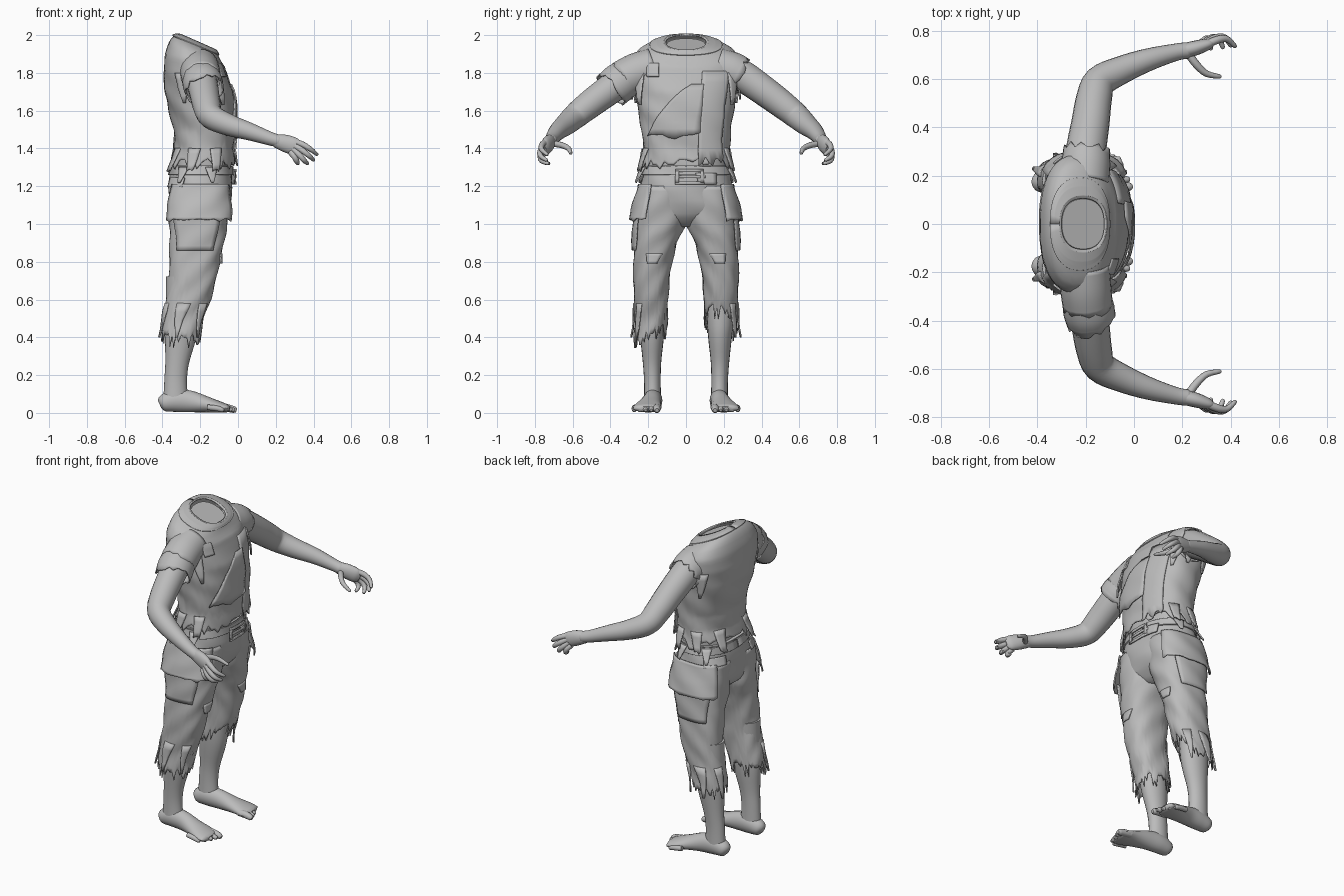
import bpy, bmesh, math, random
from mathutils import Vector

if "Cube" in bpy.data.objects:
    bpy.data.objects.remove(bpy.data.objects["Cube"])

random.seed(4)
grey = bpy.data.materials.new("plain grey")
grey.diffuse_color = (0.5, 0.5, 0.5, 1)
grey.use_nodes = True
grey.node_tree.nodes["Principled BSDF"].inputs["Base Color"].default_value = grey.diffuse_color


def finish(name, bm, thick=0.0):
    bmesh.ops.recalc_face_normals(bm, faces=bm.faces)
    me = bpy.data.meshes.new(name)
    bm.to_mesh(me)
    bm.free()
    me.materials.append(grey)
    ob = bpy.data.objects.new(name, me)
    bpy.context.collection.objects.link(ob)
    if thick:
        mod = ob.modifiers.new("cloth thickness", 'SOLIDIFY')
        mod.thickness = thick
        mod.offset = 0
    bpy.ops.object.select_all(action='DESELECT')
    ob.select_set(True)
    bpy.context.view_layer.objects.active = ob
    bpy.ops.object.shade_smooth_by_angle(angle=math.radians(50))
    return ob


def skin_rows(bm, rows, closed=True, caps=(False, False)):
    vs = [[bm.verts.new(p) for p in r] for r in rows]
    n = len(vs[0])
    for a, b in zip(vs, vs[1:]):
        for i in range(n if closed else n - 1):
            j = (i + 1) % n
            bm.faces.new((a[i], a[j], b[j], b[i]))
    if caps[0]:
        bm.faces.new(vs[0])
    if caps[1]:
        bm.faces.new(vs[-1])


def catmull(pts, k):
    p = [pts[0]] + list(pts) + [pts[-1]]
    out = []
    for i in range(1, len(p) - 2):
        for s in range(k):
            t = s / k
            out.append([0.5 * (2 * b + (c - a) * t + (2 * a - 5 * b + 4 * c - d) * t * t
                               + (3 * b - a - 3 * c + d) * t ** 3)
                        for a, b, c, d in zip(p[i - 1], p[i], p[i + 1], p[i + 2])])
    return out + [list(pts[-1])]


def tube(name, pts, side=1, seg=16, k=4, cap=True, rag=0.0, thick=0.0, into=None):
    """Sweep an ellipse along x, y, z, radius_u, radius_v points."""
    pts = [(x, y * side, z, r[0], r[-1]) for x, y, z, *r in pts]
    path = catmull(pts, k)
    P = [Vector(q[:3]) for q in path]
    whole = P[-1] - P[0]
    ref = Vector((1, 0, 0)) if abs(whole.z) > 0.8 * whole.length else Vector((0, 0, 1))
    rows = []
    for i, q in enumerate(path):
        t = (P[min(i + 1, len(P) - 1)] - P[max(i - 1, 0)]).normalized()
        u = t.cross(ref).normalized()
        v = u.cross(t)
        row = []
        for j in range(seg):
            a = math.tau * j / seg
            p = P[i] + u * q[3] * math.cos(a) + v * q[4] * math.sin(a)
            if rag and i == len(path) - 1:
                p += t * random.uniform(-0.3, 1) * rag
            p.z = max(p.z, 0)
            row.append(p)
        rows.append(row)
    if cap:  # rounded tip
        t = (P[-1] - P[-2]).normalized() * min(path[-1][3:]) * 0.6
        rows.append([P[-1] + t + (p - P[-1]) * 0.6 for p in rows[-1]])
        for p in rows[-1]:
            p.z = max(p.z, 0)
    bm = into or bmesh.new()
    skin_rows(bm, rows, True, (cap, cap))
    if not into:
        finish(name, bm, thick)


def surf(prof, z, a, off=0.0, side=1):
    """Point on a stacked superellipse body; angle 0 faces +x, 90 faces +y."""
    lo, hi = prof[0], prof[1]
    for lo, hi in zip(prof, prof[1:]):
        if z >= hi[0]:
            break
    t = min(max((lo[0] - z) / (lo[0] - hi[0]), 0), 1)
    x0, x1, y0, y1 = [p + (q - p) * t for p, q in zip(lo[1:], hi[1:])]
    cx, cy = (x0 + x1) / 2, (y0 + y1) / 2
    fade = min(1, max(0, (1.9 - z) * 4))
    off += 0.006 * fade * math.sin(3 * a + 15 * z) * math.sin(21 * z + 2 * a)
    c, s = math.cos(a), math.sin(a)
    ex = 2 / 2.35
    x = cx + ((x1 - x0) / 2 + off) * math.copysign(abs(c) ** ex, c)
    y = cy + ((y1 - y0) / 2 + off) * math.copysign(abs(s) ** ex, s)
    tilt = -0.44 * min(1, max(0, (z - 1.83) / 0.12))
    return Vector((x, side * y, z + tilt * (x - cx)))


def shell(name, prof, top, hem, side=1, seg=56, rows=30, thick=0.008, caps=(False, False), off=0.0):
    """Closed garment tube whose lower edge follows hem(angle)."""
    ang = [math.tau * i / seg for i in range(seg)]
    low = [hem(a) for a in ang]
    bm = bmesh.new()
    skin_rows(bm, [[surf(prof, top + (h - top) * r / rows, a, off, side) for a, h in zip(ang, low)]
                   for r in range(rows + 1)], True, caps)
    return finish(name, bm, thick)


def panel(name, prof, z, top, bottom, offs, side=1, jag=0.0, n=8):
    """Loose piece of cloth lying on a garment, angles in degrees."""
    rows = []
    for r in range(n + 1):
        t = r / n
        a0, a1 = [math.radians(p + (q - p) * t) for p, q in zip(top, bottom)]
        row = []
        for i in range(n + 1):
            zz = z[0] + (z[1] - z[0]) * t
            if r == n:
                zz -= random.uniform(-jag, jag)
            row.append(surf(prof, zz, a0 + (a1 - a0) * i / n, offs[0] + (offs[1] - offs[0]) * t, side))
        rows.append(row)
    bm = bmesh.new()
    skin_rows(bm, rows, False)
    finish(name, bm, 0.008)


def ragged(base, amp, lean=0.0, out=0.0):
    return lambda a: (base + lean * math.cos(a) - out * max(0, math.sin(a))
                      - amp * random.choice((0, 0.1, 0.3, 0.6, 1)))


def sym(z, x0, x1, w):
    return (z, x0, x1, -w, w)


# Shirt with torn hem and sunken neck stump
shirt = [sym(*r) for r in (
    (1.962, -.30, -.12, .105), (1.955, -.325, -.112, .15), (1.94, -.345, -.108, .20),
    (1.915, -.365, -.10, .25), (1.87, -.385, -.085, .283), (1.8, -.39, -.065, .283),
    (1.7, -.383, -.03, .265), (1.6, -.36, -.018, .25), (1.5, -.335, -.018, .233),
    (1.4, -.335, -.025, .225), (1.33, -.355, -.02, .235), (1.25, -.38, -.02, .245))]
shell("shirt", shirt, 1.962, ragged(1.345, .055), rows=44)
neck = [sym(1.945, -.298, -.122, .103), sym(1.9, -.31, -.12, .12)]
shell("neck_stump", neck, 1.945, lambda a: 1.9, rows=2, thick=0, caps=(True, False))
shell("belly", [sym(1.5, -.31, -.04, .21), sym(1.25, -.34, -.05, .21)], 1.5, lambda a: 1.25,
      rows=8, thick=0, caps=(True, True))
panel("collar", shirt, (1.961, 1.945), (-180, 180), (-180, 180), (.004, .008), n=40)

# Torn cloth on the shirt
panel("chest_flap", shirt, (1.81, 1.33), (14, 50), (12, 48), (.006, .018), jag=.03)
panel("torn_flap", shirt, (1.74, 1.47), (4, 16), (-52, 14), (.012, .02), jag=.02)
panel("chest_patch", shirt, (1.87, 1.78), (-42, -26), (-42, -26), (.006, .01))
for s, nm in ((1, "left"), (-1, "right")):
    for a, zb in ((58, 1.63), (82, 1.66), (112, 1.64)):
        panel(f"{nm}_armhole_rag", shirt, (1.80, zb), (a - 12, a + 12), (a - 2, a + 2), (.012, .03), s, n=4)
    for a in (70, 105, 150):
        panel(f"{nm}_hem_rag", shirt, (1.40, 1.285), (a - 11, a + 11), (a - 5, a + 5), (.004, .016), s, .01, 4)

# Trousers: hips and two ragged legs
hips = [sym(*r) for r in ((1.32, -.352, -.035, .22), (1.2, -.37, -.03, .243), (1.1, -.37, -.045, .254),
                          (1.04, -.355, -.065, .235), (.985, -.29, -.13, .05))]
shell("hips", hips, 1.31, lambda a: .985, rows=14, thick=0, caps=(True, True))
panel("waistband", hips, (1.305, 1.26), (-180, 180), (-180, 180), (.004, .006), n=36)
leg = [(1.2, -.365, -.045, .0, .243), (1.1, -.368, -.05, .0, .255), (1.0, -.365, -.065, .004, .262),
       (.95, -.36, -.07, .03, .268), (.9, -.36, -.08, .055, .272), (.8, -.36, -.10, .08, .278),
       (.7, -.36, -.12, .095, .278), (.6, -.375, -.145, .10, .272), (.5, -.392, -.185, .10, .268),
       (.4, -.40, -.20, .105, .27), (.3, -.40, -.20, .11, .27)]
shell("left_trouser_leg", leg, 1.2, ragged(.53, .08, .05, .05), 1)
shell("right_trouser_leg", leg, 1.2, ragged(.47, .08, .0, .05), -1)
for s, nm in ((1, "left"), (-1, "right")):
    panel(f"{nm}_pocket_flap", leg, (1.21, 1.02), (25, 150), (25, 150), (.006, .04), s, .01, 12)
    panel(f"{nm}_pocket", leg, (1.06, .86), (50, 135), (55, 130), (.022, .012), s, .0, 8)
    panel(f"{nm}_back_pocket_flap", hips, (1.245, 1.195), (115, 155), (115, 155), (.008, .02), s)
    panel(f"{nm}_knee_patch", leg, (.845, .79), (-22, 18), (-10, 10), (.004, .012), s, n=4)
    for a in (45, 100, 160):
        panel(f"{nm}_leg_rag", leg, (.58, .40), (a - 16, a + 16), (a - 3, a + 3), (.004, .018), s, n=4)
    for a in (75, 120):
        panel(f"{nm}_hip_rag", hips, (1.30, 1.22), (a - 10, a + 10), (a - 2, a + 2), (.008, .035), s, n=4)

# Belt buckle frame and hanging strap end
panel("strap_end", hips, (1.27, 1.21), (9, 38), (12, 34), (.012, .018), n=4)
for nm, z, a in (("top", (1.29, 1.275), (-10, 18)), ("bottom", (1.225, 1.21), (-10, 18)),
                 ("side", (1.28, 1.22), (-10, -6)), ("end", (1.28, 1.22), (14, 18)),
                 ("pin", (1.257, 1.243), (-8, 20))):
    panel(f"buckle_{nm}", hips, z, a, a, (.02, .02), n=3)

# Bare limbs
arm = [(-.2, .2, 1.83, .075), (-.2, .29, 1.79, .083), (-.18, .42, 1.70, .079), (-.165, .52, 1.625, .074),
       (-.14, .59, 1.568, .067), (-.05, .638, 1.525, .058), (.06, .68, 1.49, .047),
       (.17, .71, 1.452, .036), (.22, .718, 1.438, .034)]
palm = [(.2, .716, 1.44, .030, .035), (.25, .727, 1.427, .031, .046), (.30, .742, 1.41, .025, .046),
        (.32, .748, 1.402, .015, .035)]
fingers = [[(.30, .742, 1.435), (.345, .762, 1.42), (.385, .765, 1.395), (.418, .735, 1.368)],
           [(.30, .748, 1.415), (.34, .77, 1.39), (.378, .77, 1.36), (.40, .738, 1.338)],
           [(.295, .75, 1.395), (.325, .77, 1.365), (.352, .765, 1.335), (.368, .73, 1.32)],
           [(.28, .748, 1.38), (.30, .765, 1.355), (.312, .755, 1.33), (.318, .725, 1.32)],
           [(.225, .705, 1.425), (.258, .66, 1.418), (.30, .622, 1.40), (.355, .61, 1.375)]]
shin = [(-.29, .18, .72, .08, .09), (-.295, .182, .5, .072, .088), (-.305, .18, .4, .063, .083),
        (-.322, .18, .27, .049, .063), (-.33, .178, .17, .044, .06), (-.33, .177, .06, .045, .066)]
foot = [(-.415, .175, .045, .02, .022), (-.395, .175, .052, .042, .045), (-.33, .175, .065, .05, .06),
        (-.25, .18, .06, .05, .057), (-.17, .192, .045, .06, .043), (-.10, .203, .032, .075, .03),
        (-.055, .206, .024, .074, .021)]
for s, nm in ((1, "left"), (-1, "right")):
    tube(f"{nm}_arm", arm, s, 20)
    bm = bmesh.new()
    tube("", palm, s, 16, into=bm)
    for i, f in enumerate(fingers):
        tube("", [(*p, r) for p, r in zip(f, (.017, .016, .0135, .009))], s, 10, 3, into=bm)
    finish(f"{nm}_hand", bm)
    tube(f"{nm}_shin", shin, s, 20)
    bm = bmesh.new()
    tube("", foot, s, 20, into=bm)
    for i in range(5):
        y, tip, r = .15 + .030 * i, -.018 - .004 * i - .003 * i * i, .021 if i == 0 else .015
        tube("", [(tip - .08, y, .03, r), (tip - .03, y + .004, .024, r), (tip, y + .004, .016, r * .85)],
             s, 10, 3, into=bm)
    finish(f"{nm}_foot", bm)

# Sleeves: one long and torn in two layers, one ripped away at the shoulder
tube("right_sleeve", [(-.205, .17, 1.83, .10, .10), (-.2, .26, 1.80, .102), (-.192, .33, 1.765, .10)],
     -1, 24, cap=False, rag=.02, thick=.008)
tube("right_sleeve_cuff", [(-.195, .31, 1.775, .097), (-.187, .355, 1.745, .103), (-.18, .385, 1.72, .10)],
     -1, 24, cap=False, rag=.03, thick=.008)
tube("left_sleeve_stub", [(-.205, .17, 1.83, .098), (-.2, .24, 1.81, .098), (-.197, .285, 1.79, .094)],
     1, 24, cap=False, rag=.035, thick=.008)
